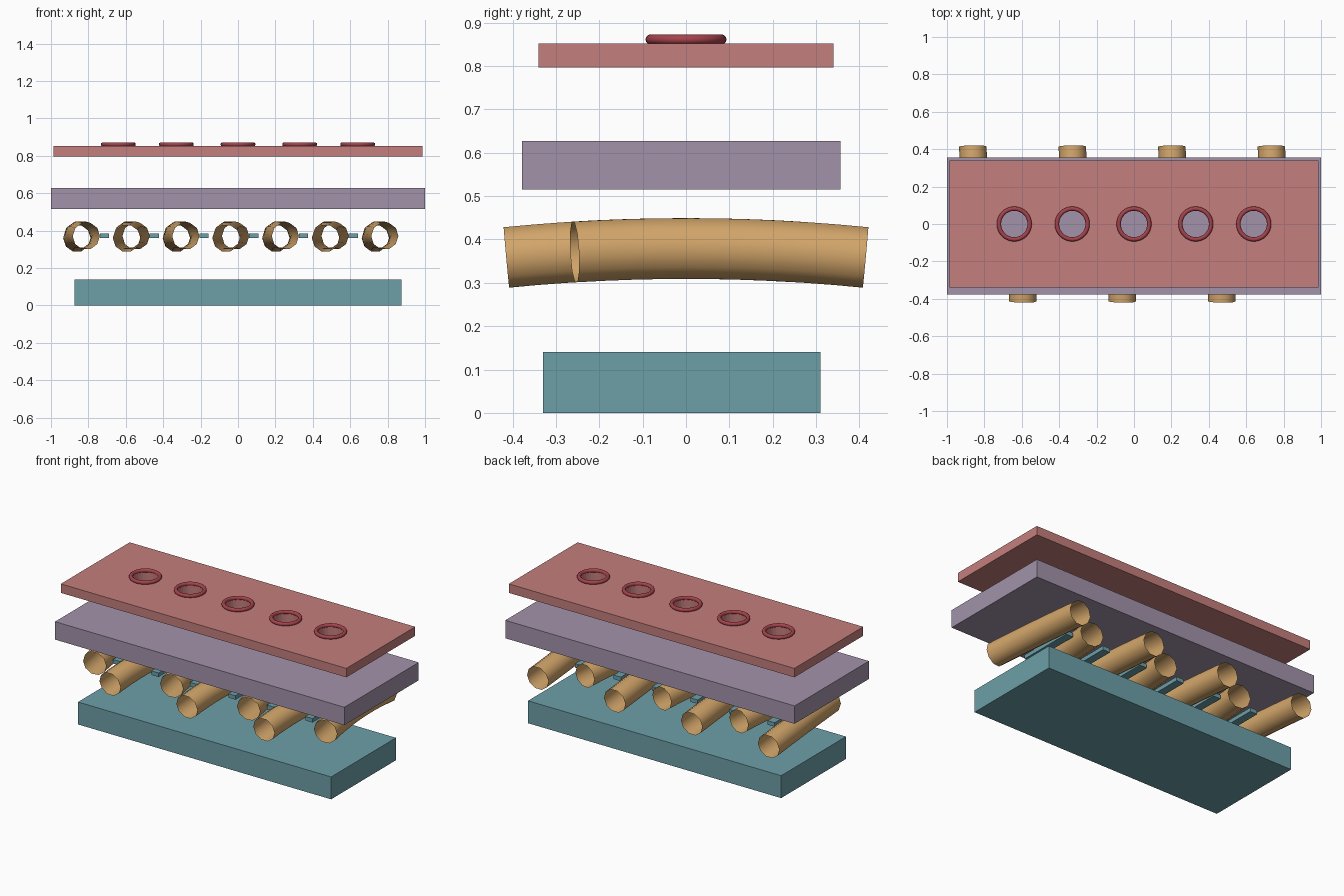
import bpy
import math

cube = bpy.data.objects.get("Cube")
if cube:
    bpy.data.objects.remove(cube, do_unlink=True)


def material(name, rgb):
    m = bpy.data.materials.new(name)
    m.use_nodes = True
    m.diffuse_color = (*rgb, 1)
    m.node_tree.nodes["Principled BSDF"].inputs["Base Color"].default_value = (*rgb, 1)
    return m


teal = material("teal", (0.15, 0.35, 0.39))
tan = material("tan", (0.65, 0.38, 0.145))
mauve = material("mauve", (0.36, 0.29, 0.40))
rose = material("rose", (0.55, 0.21, 0.20))
crimson = material("crimson", (0.38, 0.055, 0.072))


def box(name, x, y, z, mat):
    """Box from (min, max) ranges on each axis."""
    ranges = (x, y, z)
    bpy.ops.mesh.primitive_cube_add(size=1, location=[(a + b) / 2 for a, b in ranges])
    ob = bpy.context.object
    ob.name = name
    ob.scale = [b - a for a, b in ranges]
    bpy.ops.object.transform_apply(location=False, rotation=False, scale=True)
    ob.data.materials.append(mat)
    return ob


# Stacked slabs
box("bottom_slab", (-0.875, 0.875), (-0.33, 0.31), (0, 0.14), teal)
box("middle_slab", (-1, 1), (-0.378, 0.356), (0.515, 0.627), mauve)
top = box("top_slab", (-0.987, 0.987), (-0.34, 0.34), (0.796, 0.852), rose)

# Holes in the top slab, each with a rounded rim
for i, x in enumerate((-0.64, -0.33, 0, 0.33, 0.64)):
    bpy.ops.mesh.primitive_cylinder_add(vertices=32, radius=0.076, depth=0.2,
                                        location=(x, 0, 0.824))
    cutter = bpy.context.object
    cutter.name = f"hole_cutter_{i + 1}"
    cutter.hide_render = True
    cut = top.modifiers.new("hole", "BOOLEAN")
    cut.operation = "DIFFERENCE"
    cut.solver = "EXACT"
    cut.object = cutter
    bpy.context.view_layer.objects.active = top
    bpy.ops.object.modifier_apply(modifier=cut.name)
    bpy.data.objects.remove(cutter, do_unlink=True)

    bpy.ops.mesh.primitive_torus_add(major_segments=32, minor_segments=10, major_radius=0.082,
                                     minor_radius=0.0115, location=(x, 0, 0.861))
    rim = bpy.context.object
    rim.name = f"hole_rim_{i + 1}"
    rim.data.materials.append(crimson)
    bpy.ops.object.shade_smooth()


# Open arched tubes, sticking out alternately at the back and the front
def tube(name, x, side):
    curve = bpy.data.curves.new(name, "CURVE")
    curve.dimensions = "3D"
    curve.bevel_depth = 0.0735
    curve.bevel_resolution = 3
    curve.use_fill_caps = False
    spline = curve.splines.new("POLY")
    steps = 10
    spline.points.add(steps)
    for k, p in enumerate(spline.points):
        t = k / steps
        y = 0.414 - 0.671 * t
        p.co = (x + 0.05 * t * t, side * y, 0.379 - 0.12 * y * y, 1)
    spline.use_smooth = True
    curve.materials.append(tan)
    ob = bpy.data.objects.new(name, curve)
    bpy.context.collection.objects.link(ob)
    bpy.ops.object.select_all(action="DESELECT")
    ob.select_set(True)
    bpy.context.view_layer.objects.active = ob
    bpy.ops.object.convert(target="MESH")
    bpy.ops.object.shade_smooth_by_angle(angle=math.radians(60))


for i in range(7):
    x = -0.861 + 0.266 * i
    tube(f"tube_{i + 1}", x, 1 if i % 2 == 0 else -1)
    # Spacer bar in the gap beside the tube
    if i < 6:
        c = x + 0.147
        box(f"spacer_bar_{i + 1}", (c - 0.025, c + 0.025), (-0.18, 0.18), (0.36, 0.385), teal)
